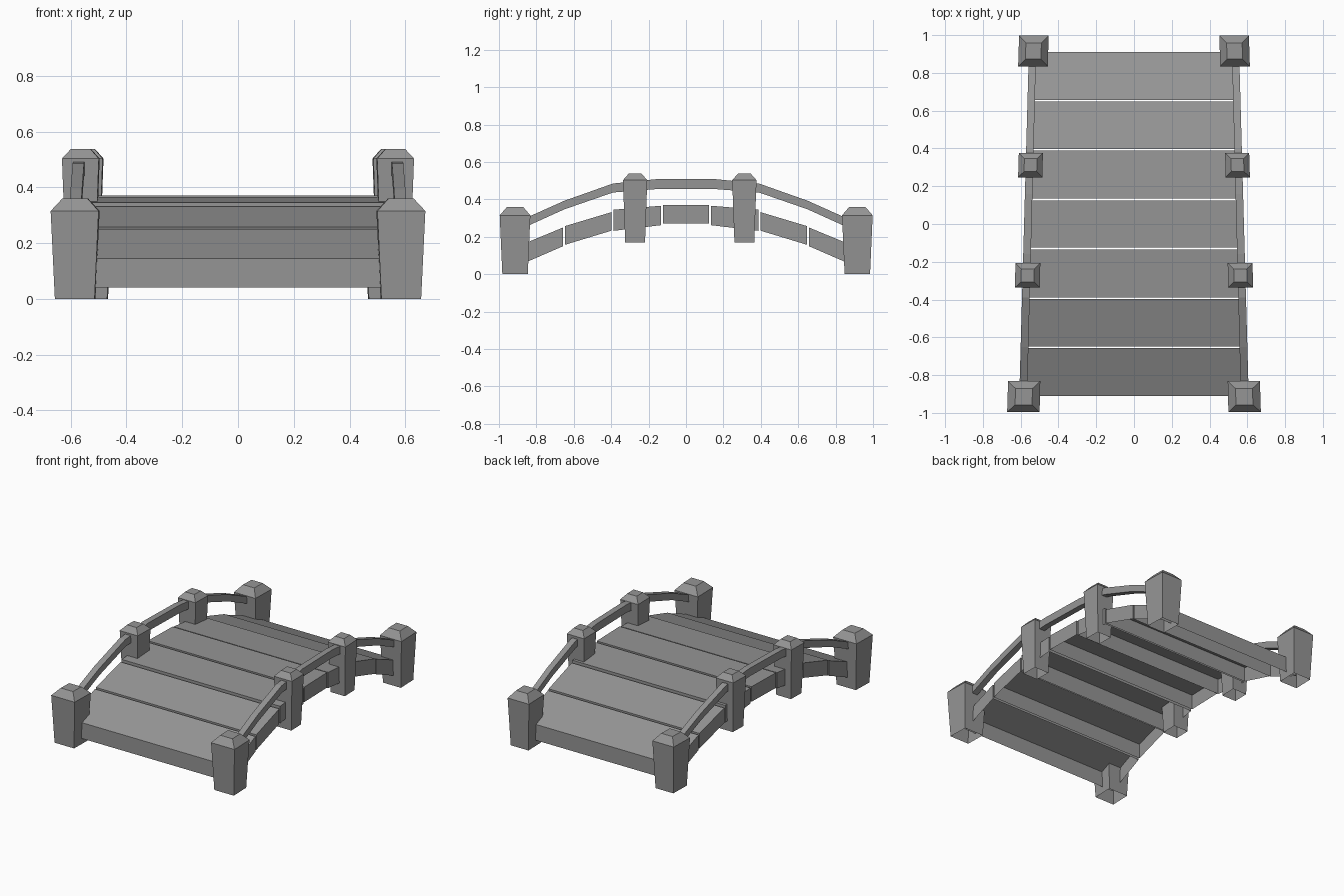
import bpy

if "Cube" in bpy.data.objects:
    bpy.data.objects.remove(bpy.data.objects["Cube"])

# plain dark grey for the whole bridge
GREY = bpy.data.materials.new("dark_grey")
GREY.diffuse_color = (0.3, 0.3, 0.3, 1)
GREY.use_nodes = True
GREY.node_tree.nodes["Principled BSDF"].inputs["Base Color"].default_value = GREY.diffuse_color


def taper(x, y):
    # the whole bridge narrows slightly towards the back
    return x * (1 - 0.048 * y)


def mesh_from_rings(name, rings, start=True, end=True, open_side=None):
    """Shell from a list of four-point rings, with optional caps and one open side."""
    verts = [(taper(x, y), y, z) for ring in rings for x, y, z in ring]
    n = len(verts)
    faces = []
    if start:
        faces.append((3, 2, 1, 0))
    if end:
        faces.append((n - 4, n - 3, n - 2, n - 1))
    for k in range(len(rings) - 1):
        a, b = 4 * k, 4 * k + 4
        for i in range(4):
            if i != open_side:
                j = (i + 1) % 4
                faces.append((a + i, a + j, b + j, b + i))
    me = bpy.data.meshes.new(name)
    me.from_pydata(verts, [], faces)
    me.materials.append(GREY)
    me.update()
    ob = bpy.data.objects.new(name, me)
    bpy.context.collection.objects.link(ob)
    return ob


def square(cx, cy, h, z):
    return [(cx - h, cy - h, z), (cx + h, cy - h, z),
            (cx + h, cy + h, z), (cx - h, cy + h, z)]


def post(name, cx, cy, levels):
    # hollow underneath
    return mesh_from_rings(name, [square(cx, cy, h, z) for h, z in levels], start=False)


def strip(name, cx, half_w, path, **options):
    """Bar running along y; path holds (y, bottom z, top z). Side 2 is the underside."""
    rings = [[(cx + half_w, y, hi), (cx - half_w, y, hi),
              (cx - half_w, y, lo), (cx + half_w, y, lo)]
             for y, lo, hi in reversed(path)]
    return mesh_from_rings(name, rings, **options)


# flared posts with bevelled caps: (half width, height)
END = [(0.068, 0.0), (0.082, 0.315), (0.043, 0.36)]
MID = [(0.053, 0.17), (0.065, 0.503), (0.034, 0.538)]

# handrail arch
RAIL_HALF = [(0.0, 0.455, 0.508), (0.16, 0.455, 0.508), (0.39, 0.437, 0.485),
             (0.65, 0.347, 0.393), (0.86, 0.252, 0.299)]
RAIL = [(-y, a, b) for y, a, b in RAIL_HALF[:0:-1]] + RAIL_HALF[1:]

for side, s in (("left", -1), ("right", 1)):
    post(f"front_end_post_{side}", s * 0.559, -0.914, END)
    post(f"back_end_post_{side}", s * 0.557, 0.916, END)
    post(f"front_middle_post_{side}", s * 0.556, -0.272, MID)
    post(f"back_middle_post_{side}", s * 0.556, 0.312, MID)
    strip(f"handrail_{side}", s * 0.562, 0.02, RAIL, start=False, end=False)

# deck planks following the arch, mirrored front to back, open underneath
PLANK_W = 0.57
PLANKS = [[(0.135, 0.262, 0.366), (0.388, 0.232, 0.345)],
          [(0.398, 0.233, 0.332), (0.648, 0.157, 0.257)],
          [(0.657, 0.15, 0.25), (0.91, 0.04, 0.145)]]
strip("plank_centre", 0, PLANK_W,
      [(-0.124, 0.27, 0.37), (0.124, 0.27, 0.37)], open_side=2)
for i, (a, b) in enumerate(PLANKS, 1):
    strip(f"plank_back_{i}", 0, PLANK_W, [a, b], open_side=2)
    strip(f"plank_front_{i}", 0, PLANK_W,
          [(-b[0], *b[1:]), (-a[0], *a[1:])], open_side=2)
